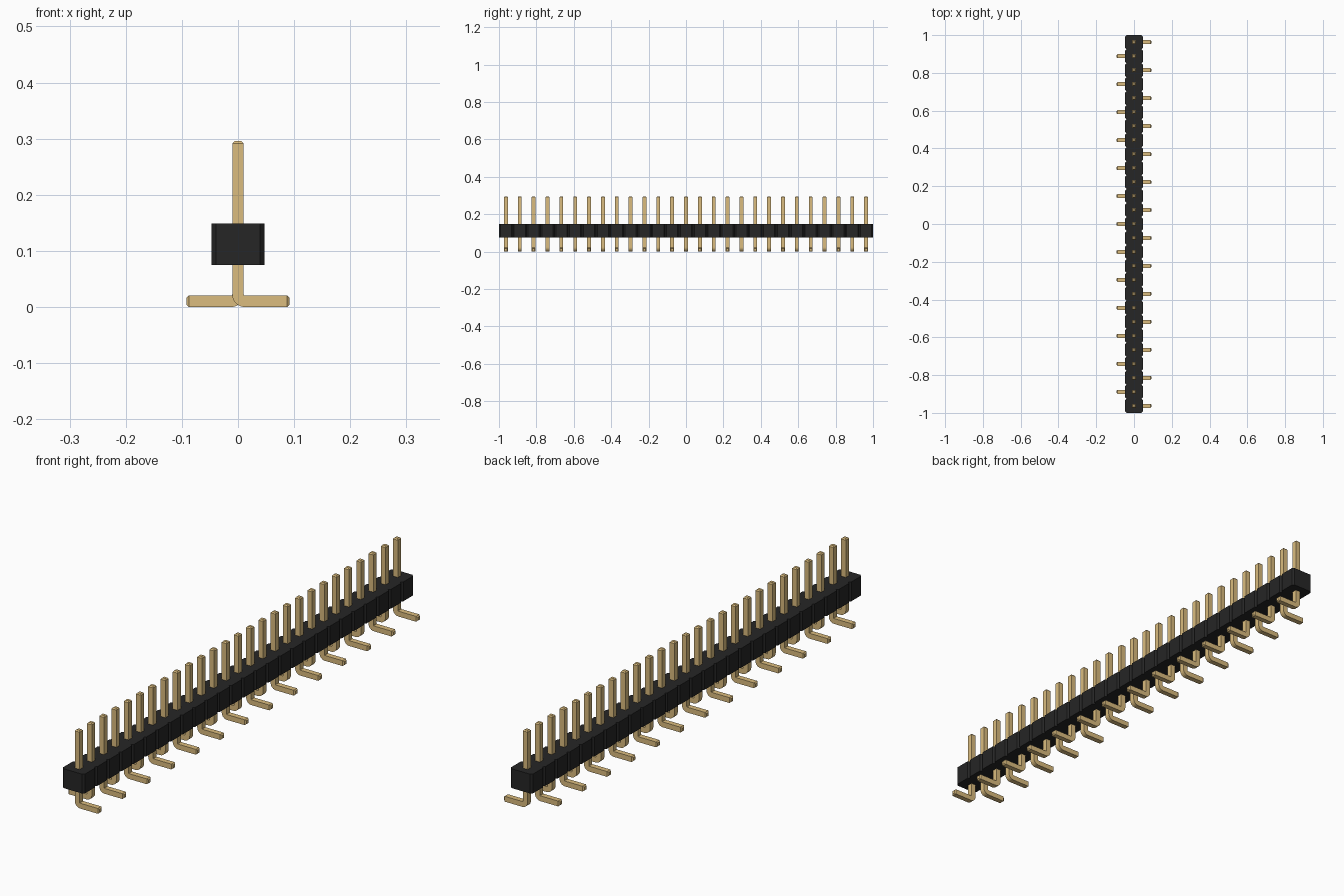
import bpy, bmesh, math

cube = bpy.data.objects.get("Cube")
if cube:
    bpy.data.objects.remove(cube)

COUNT = 27
PITCH = 2 / COUNT
HALF_W = 0.047            # housing half width
Z0, Z1 = 0.075, 0.149     # housing bottom and top
CH = PITCH / 10           # housing corner chamfer
R = 0.0102                # pin half thickness
TOP, REACH = 0.296, 0.092 # pin tip height, foot tip distance
TIP = 0.0045              # length of tip chamfer


def material(name, rgb):
    m = bpy.data.materials.new(name)
    m.use_nodes = True
    m.diffuse_color = (*rgb, 1)
    m.node_tree.nodes["Principled BSDF"].inputs["Base Color"].default_value = (*rgb, 1)
    return m


def finish(bm, name, mat):
    bmesh.ops.recalc_face_normals(bm, faces=bm.faces)
    me = bpy.data.meshes.new(name)
    bm.to_mesh(me)
    bm.free()
    me.materials.append(mat)
    return me


def add(name, me, y=0):
    ob = bpy.data.objects.new(name, me)
    ob.location.y = y
    bpy.context.collection.objects.link(ob)


black = material("black plastic", (0.019, 0.019, 0.019))
gold = material("gold metal", (0.708, 0.504, 0.21))


# Housing: notched strip outline, extruded upwards
def housing_mesh():
    side = []
    for i in range(COUNT):
        y = -1 + i * PITCH
        side += [(HALF_W - CH, y), (HALF_W, y + CH), (HALF_W, y + PITCH - CH)]
    side.append((HALF_W - CH, 1))
    outline = side + [(-x, y) for x, y in reversed(side)]
    bm = bmesh.new()
    base = bm.faces.new([bm.verts.new((x, y, Z0)) for x, y in outline])
    ext = bmesh.ops.extrude_face_region(bm, geom=[base])
    for v in ext["geom"]:
        if isinstance(v, bmesh.types.BMVert):
            v.co.z = Z1
    return finish(bm, "housing", black)


# Pin: square section swept down the post, round the bend and along the foot
def pin_mesh(name, sign):
    bend = 2 * R + 0.002                  # bend pivot sits just off the inner corner
    px, pz = -R + bend, bend
    path = [(0, TOP, 0, 0.6), (0, TOP - TIP, 0, 1)]
    for k in range(7):
        a = math.radians(90 * k / 6)
        d = bend - R
        path.append((px - d * math.cos(a), pz - d * math.sin(a), a, 1))
    path += [(REACH - TIP, R, math.pi / 2, 1), (REACH, R, math.pi / 2, 0.6)]
    bm = bmesh.new()
    rings = []
    for x, z, a, s in path:
        h = R * s
        ux, uz = math.cos(a) * h, math.sin(a) * h
        rings.append([bm.verts.new((sign * (x + i * ux), j * h, z + i * uz))
                      for i, j in ((-1, -1), (1, -1), (1, 1), (-1, 1))])
    for a, b in zip(rings, rings[1:]):
        for k in range(4):
            n = (k + 1) % 4
            bm.faces.new((a[k], a[n], b[n], b[k]))
    bm.faces.new(rings[0])
    bm.faces.new(rings[-1])
    return finish(bm, name, gold)


add("housing", housing_mesh())

# Feet alternate left and right along the strip
pins = [pin_mesh("pin_left", 1), pin_mesh("pin_right", -1)]
for i in range(COUNT):
    me = pins[i % 2]
    add(f"{me.name}_{i + 1:02d}", me, -1 + (i + 0.5) * PITCH)
